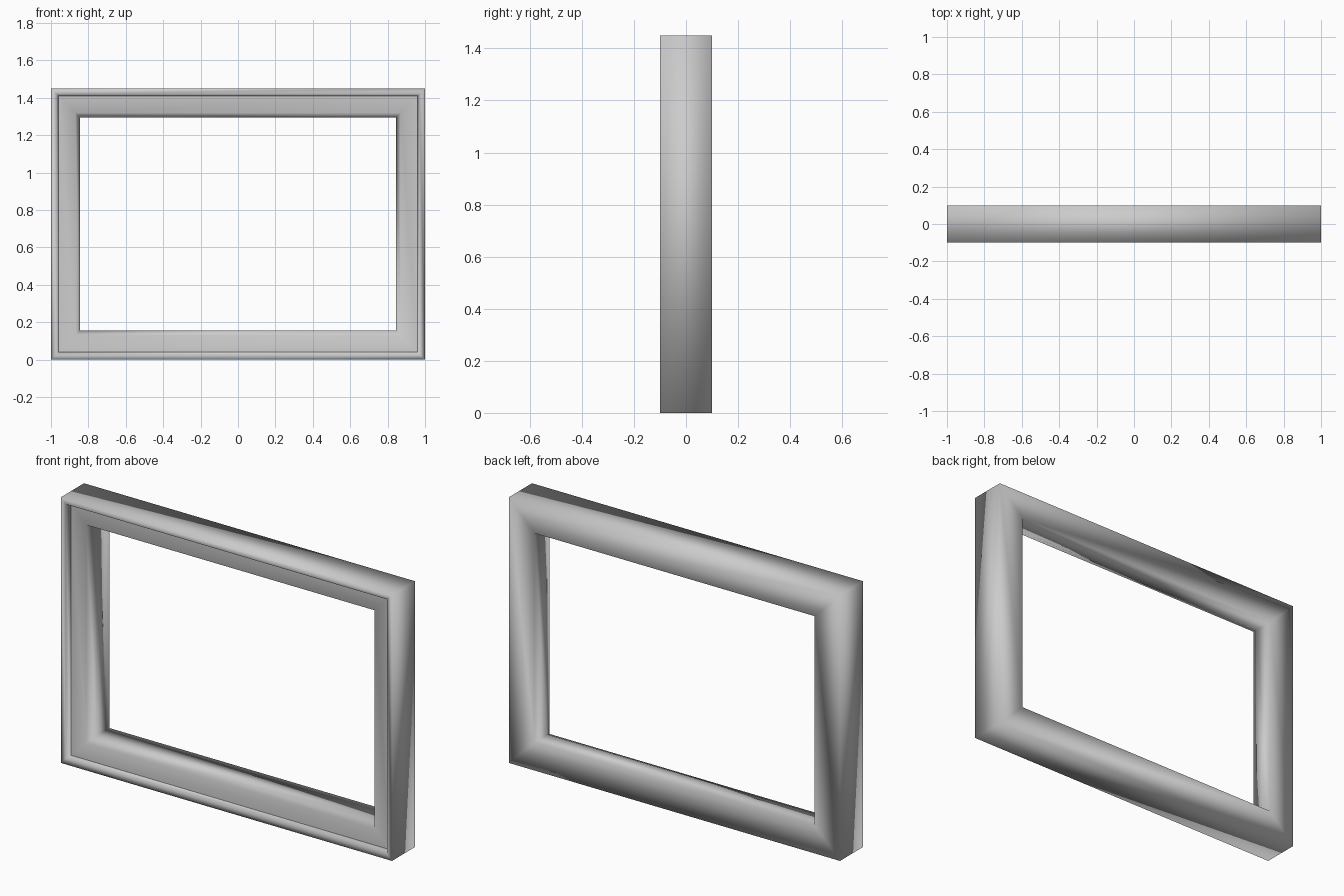
import bpy, bmesh

if "Cube" in bpy.data.objects:
    bpy.data.objects.remove(bpy.data.objects["Cube"])

W, H = 2.0, 1.45      # outer size of the frame

# Moulding cross-section as (inset from outer edge, y); closed loop
PROFILE = [
    (0.0, 0.1),       # outer back edge
    (0.0, -0.1),      # outer front edge
    (0.03, -0.1),     # raised rim
    (0.04, -0.068),   # foot of the rim step
    (0.13, -0.065),   # flat face
    (0.155, -0.01),   # sloped inner lip
    (0.155, 0.1),     # inner back edge
]
CREASE = 3            # profile point that reads as a hard line


def mitred_ring(bm, inset, y):
    """Four mitred corners for one profile point."""
    x, lo, hi = W / 2 - inset, inset, H - inset
    return [bm.verts.new((px, y, pz))
            for px, pz in ((-x, lo), (x, lo), (x, hi), (-x, hi))]


# Picture frame: profile swept around the rectangle
bm = bmesh.new()
rings = [mitred_ring(bm, i, y) for i, y in PROFILE]
for k, a in enumerate(rings):
    b = rings[(k + 1) % len(rings)]
    for c in range(4):
        n = (c + 1) % 4
        bm.faces.new((a[c], a[n], b[n], b[c]))
bmesh.ops.recalc_face_normals(bm, faces=bm.faces)

# Smooth everywhere except the crease around the rim
for f in bm.faces:
    f.smooth = True
for c in range(4):
    edge = bm.edges.get((rings[CREASE][c], rings[CREASE][(c + 1) % 4]))
    edge.smooth = False

mesh = bpy.data.meshes.new("picture_frame")
bm.to_mesh(mesh)
bm.free()
frame = bpy.data.objects.new("picture_frame", mesh)
bpy.context.collection.objects.link(frame)
